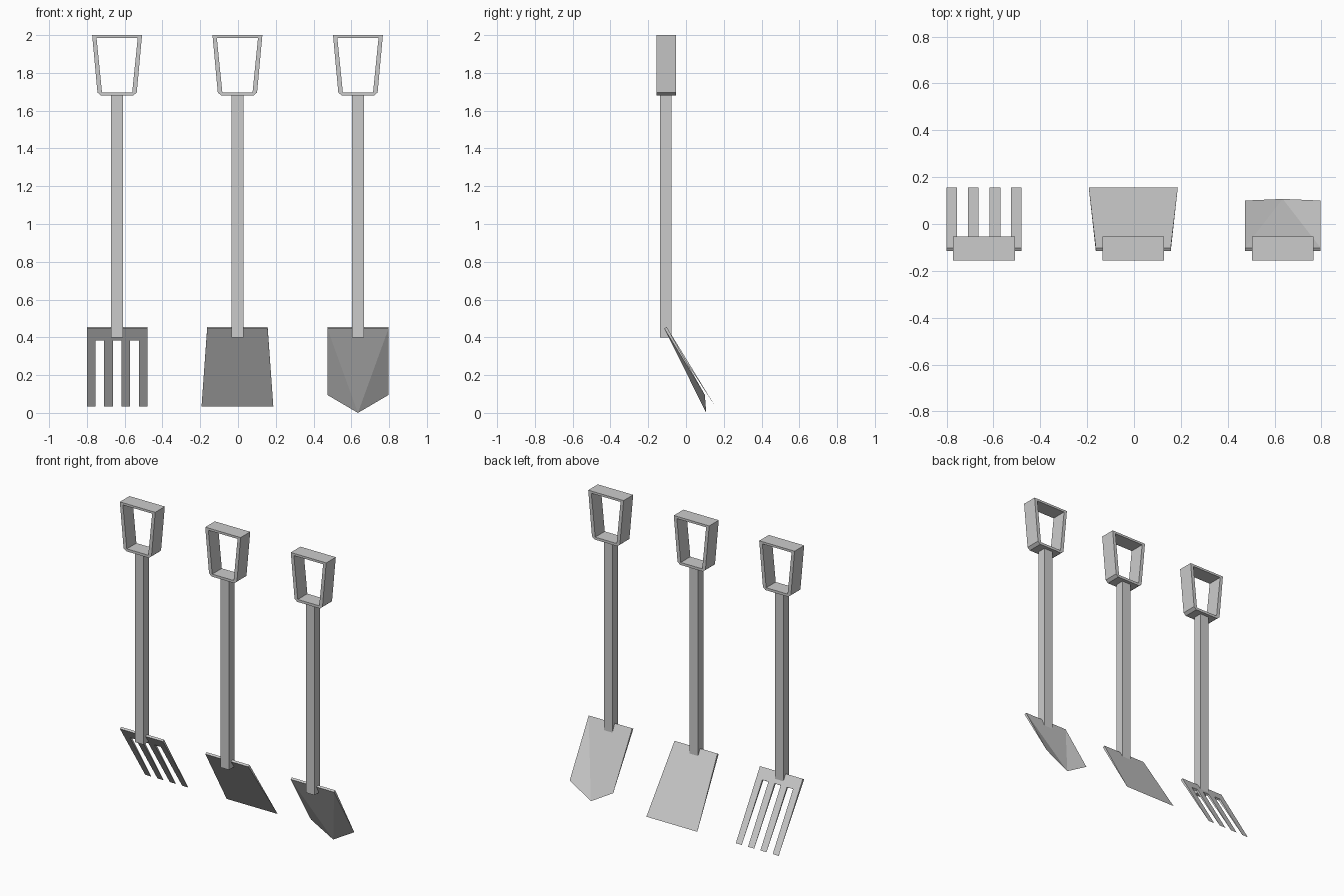
import bpy, bmesh
from mathutils import Vector

if "Cube" in bpy.data.objects:
    bpy.data.objects.remove(bpy.data.objects["Cube"])

# Blade plane: top back edge, cutting edge, and thickness at the top
TOP = Vector((0, -0.102, 0.455))
EDGE = Vector((0, 0.155, 0.034))
THICK = Vector((0, -0.013, -0.008))


def solid(name, front, back, faces, x):
    """Closed shell from two matching point lists; walls follow the open borders."""
    n = len(front)
    bm = bmesh.new()
    v = [bm.verts.new(p) for p in list(front) + list(back)]
    edges = {(f[i], f[(i + 1) % len(f)]) for f in faces for i in range(len(f))}
    for f in faces:
        bm.faces.new([v[i] for i in f])
        bm.faces.new([v[i + n] for i in reversed(f)])
    for a, b in edges:
        if (b, a) not in edges:
            bm.faces.new([v[b], v[a], v[a + n], v[b + n]])
    bmesh.ops.remove_doubles(bm, verts=bm.verts, dist=1e-5)
    bmesh.ops.recalc_face_normals(bm, faces=bm.faces)
    me = bpy.data.meshes.new(name)
    bm.to_mesh(me)
    bm.free()
    ob = bpy.data.objects.new(name, me)
    ob.location.x = x
    bpy.context.collection.objects.link(ob)
    return ob


def wedge(name, outline, x):
    """Flat blade from (x, t) points, thinning to a sharp edge at t = 1."""
    up = [TOP.lerp(EDGE, t) + Vector((px, 0, 0)) for px, t in outline]
    low = [p + THICK * (1 - t) for p, (_, t) in zip(up, outline)]
    return solid(name, up, low, [list(range(len(up)))], x)


def extrude_y(name, pts, faces, y0, y1, x):
    return solid(name, [(a, y0, b) for a, b in pts], [(a, y1, b) for a, b in pts], faces, x)


def shaft_and_handle(tool, x):
    # square shaft
    s = 0.032
    extrude_y(tool + "_shaft", [(-s, 0.40), (s, 0.40), (s, 1.685), (-s, 1.685)],
              [[0, 1, 2, 3]], -0.137, -0.077, x)
    # tapered open grip with chamfered lower corners
    outer = [(-0.085, 1.68), (0.085, 1.68), (0.104, 1.696),
             (0.132, 2.0), (-0.132, 2.0), (-0.104, 1.696)]
    inner = [(-0.08, 1.697), (0.08, 1.697), (0.109, 1.985), (-0.109, 1.985)]
    extrude_y(tool + "_grip", outer + inner,
              [[0, 1, 2, 7, 6, 5], [2, 3, 8, 7], [3, 4, 9, 8], [4, 5, 6, 9]],
              -0.156, -0.054, x)


FORK, SPADE, SHOVEL = -0.64, -0.003, 0.635
for tool, x in (("fork", FORK), ("spade", SPADE), ("shovel", SHOVEL)):
    shaft_and_handle(tool, x)

# fork head: crossbar with four tines
root = 0.155
half = [(0.023, root), (0.023, 1), (0.069, 1), (0.069, root),
        (0.115, root), (0.115, 1), (0.16, 1), (0.16, 0)]
wedge("fork_head", half + [(-px, t) for px, t in reversed(half)], FORK)

# flat spade blade
wedge("spade_blade", [(-0.16, 0), (0.16, 0), (0.19, 1), (-0.19, 1)], SPADE)

# pointed shovel blade, folded into three facets
w = 0.162
up = [Vector(p) for p in ((-w, TOP.y, TOP.z), (w, TOP.y, TOP.z),
                          (w, 0.1, 0.095), (0, 0.107, 0), (-w, 0.1, 0.095))]
low = [p + THICK * k for p, k in zip(up, (1, 1, 0, 0, 0))]
solid("shovel_blade", up, low, [[0, 3, 1], [0, 4, 3], [1, 3, 2]], SHOVEL)
